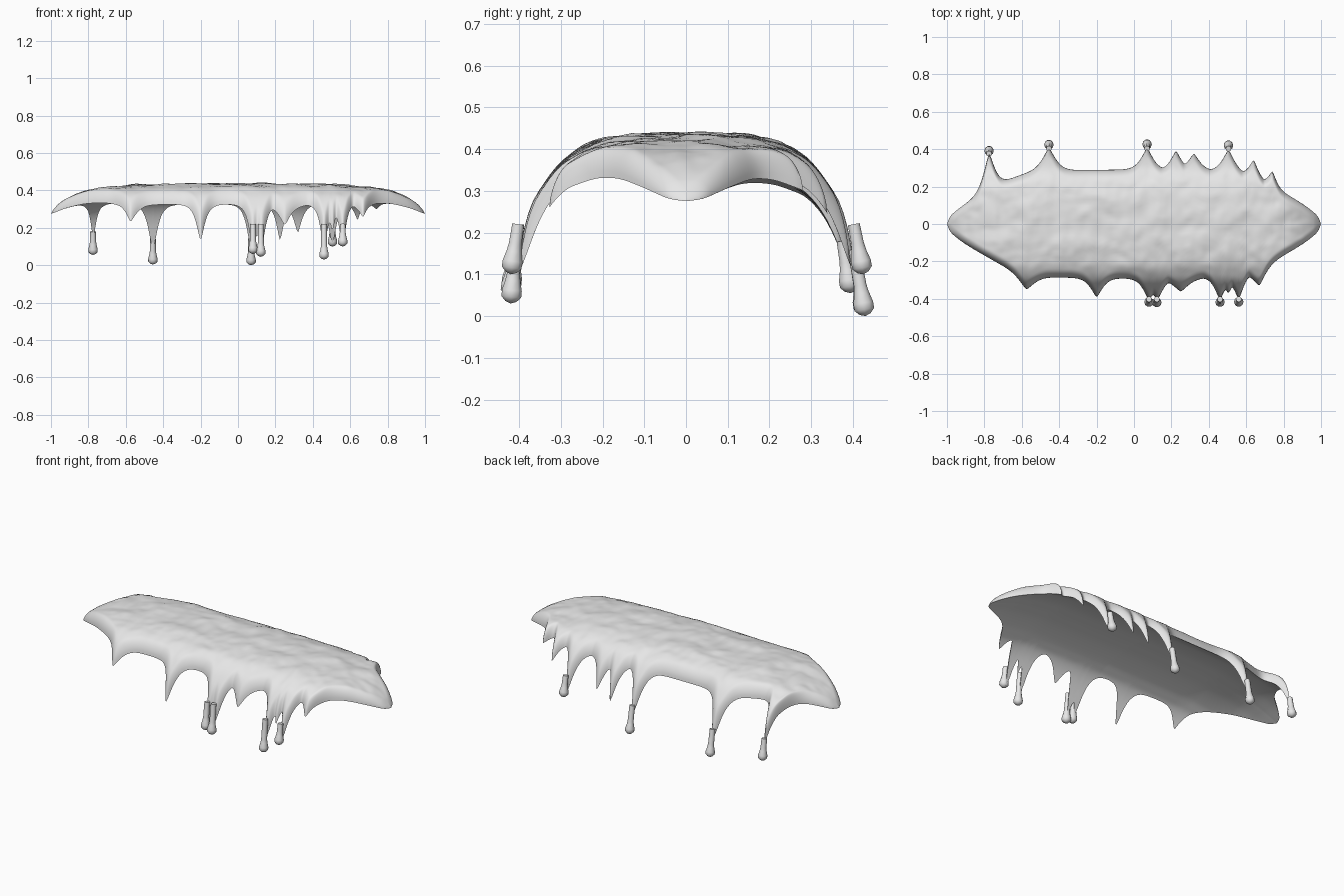
import bpy, bmesh, math
from mathutils import Vector, noise

if "Cube" in bpy.data.objects:
    bpy.data.objects.remove(bpy.data.objects["Cube"])

mat = bpy.data.materials.new("pale_grey_icing")
mat.diffuse_color = (0.8, 0.8, 0.8, 1)
mat.use_nodes = True
mat.node_tree.nodes["Principled BSDF"].inputs["Base Color"].default_value = mat.diffuse_color


def curve(pts):
    """Smooth Hermite interpolation through (x, y) points."""
    n = len(pts)
    slope = []
    for i in range(n):
        a, b = pts[max(i - 1, 0)], pts[min(i + 1, n - 1)]
        slope.append((b[1] - a[1]) / (b[0] - a[0]))

    def f(x):
        x = min(max(x, pts[0][0]), pts[-1][0])
        i = 0
        while i < n - 2 and x > pts[i + 1][0]:
            i += 1
        (x0, y0), (x1, y1) = pts[i], pts[i + 1]
        h = x1 - x0
        t = (x - x0) / h
        return (y0 * (1 + 2 * t) * (1 - t) ** 2 + slope[i] * h * t * (1 - t) ** 2
                + y1 * t * t * (3 - 2 * t) + slope[i + 1] * h * t * t * (t - 1))
    return f


# cross-sections over |y|, end falls over |x|, and half width over |x|
outer_y = curve([(0, .437), (.1, .436), (.2, .424), (.25, .405), (.3, .37), (.35, .305),
                 (.38, .25), (.4, .19), (.42, .1)])
inner_y = curve([(0, .39), (.1, .386), (.2, .368), (.25, .349), (.29, .327), (.33, .28),
                 (.36, .22), (.38, .165), (.4, .11), (.42, .04)])
outer_x = curve([(0, 0), (.5, -.006), (.6, -.012), (.8, -.035), (.9, -.072), (.96, -.11), (1, -.155)])
inner_x = curve([(0, 0), (.5, -.008), (.6, -.015), (.8, -.045), (.9, -.075), (1, -.115)])
width = curve([(0, .292), (.5, .282), (.6, .263), (.7, .222), (.8, .168), (.9, .108),
               (.96, .063), (.985, .036), (1, 0)])

# drips: (x, tip |y|, spread)
DRIPS = {
    1: [(-.775, .375, .042), (-.455, .405, .05), (.07, .405, .045), (.225, .39, .04),
        (.32, .375, .045), (.505, .395, .045), (.64, .34, .035), (.74, .28, .03)],
    -1: [(-.575, .348, .055), (-.2, .39, .045), (.08, .405, .042), (.125, .405, .042),
         (.25, .36, .06), (.46, .405, .038), (.505, .37, .03), (.56, .4, .038), (.67, .328, .045)],
}


def edge(x, side):
    base = width(abs(x))
    best = 0.0
    for cx, tip, s in DRIPS[side]:
        grow = tip - width(abs(cx))
        best += (grow * math.exp(-(abs(x - cx) / s) ** 1.4)) ** 4
    return base + best ** .25


def finish(name, bm, angle):
    bmesh.ops.recalc_face_normals(bm, faces=bm.faces)
    me = bpy.data.meshes.new(name)
    bm.to_mesh(me)
    bm.free()
    ob = bpy.data.objects.new(name, me)
    bpy.context.collection.objects.link(ob)
    me.materials.append(mat)
    bpy.ops.object.select_all(action='DESELECT')
    ob.select_set(True)
    bpy.context.view_layer.objects.active = ob
    bpy.ops.object.shade_smooth_by_angle(angle=math.radians(angle))
    return ob


# icing shell: bumpy outer skin, smooth inner skin, rounded lip
NX, NS, LIP = 460, 22, .045
bm = bmesh.new()
rings = []
for i in range(NX + 1):
    x = .9995 * math.sin(math.pi * (i / NX - .5))
    top, under = [], []
    for j in range(-NS, NS + 1):
        side = 1 if j >= 0 else -1
        s = 1 - (1 - abs(j) / NS) ** 1.6
        w = edge(x, side)
        y = w * s
        lo = inner_y(y) + inner_x(abs(x))
        hi = max(outer_y(y) + outer_x(abs(x)), lo + .002)
        d = min((w - y) / LIP, 1)
        bump = noise.noise(Vector((x * 8, side * y * 13, 1.7))) * .009 \
            + noise.noise(Vector((x * 19, side * y * 24, 5.1))) * .004
        fade = min((w - y) / .12, 1) * min((1 - abs(x)) / .1, 1)
        z = lo + (hi - lo) * math.sqrt(max(0, 1 - (1 - d) ** 2)) + bump * fade
        top.append(bm.verts.new((x, side * y, z)))
        under.append(bm.verts.new((x, side * y, lo)) if abs(j) < NS else top[-1])
    rings.append(top + under[-2:0:-1])
for a, b in zip(rings, rings[1:]):
    n = len(a)
    for k in range(n):
        bm.faces.new((a[k], a[(k + 1) % n], b[(k + 1) % n], b[k]))
bm.faces.new(rings[0])
bm.faces.new(rings[-1])
finish("icing_shell", bm, 70)

# hanging drops: rod that swells into a bulb, (x, top y, top z, low y, low z)
DROPS = [(-.775, .375, .18, .395, .055), (-.455, .402, .16, .428, .004),
         (.07, .402, .16, .43, .0), (.505, .402, .22, .425, .1),
         (.08, -.402, .22, -.42, .06), (.122, -.402, .22, -.422, .045),
         (.46, -.402, .22, -.42, .03), (.56, -.402, .22, -.42, .1)]
PROFILE = [(0, .014), (.3, .015), (.6, .016), (1, .024)]
for n, (x, y0, z0, y1, z1) in enumerate(DROPS):
    bm = bmesh.new()
    p0, p1 = Vector((x, y0, z0)), Vector((x, y1, z1))
    axis = (p1 - p0).normalized()
    length = (p1 - p0).length
    u = Vector((1, 0, 0))
    v = axis.cross(u)
    prof = [(0, .015), (max(length - .075, .02), .016), (length - .055, .019),
            (length - .032, .025), (length - .016, .025), (length - .005, .014)]
    loops = [[bm.verts.new(p0 + axis * t + (u * math.cos(a) + v * math.sin(a)) * r)
              for a in (math.tau * k / 10 for k in range(10))] for t, r in prof]
    for a, b in zip(loops, loops[1:]):
        for k in range(10):
            bm.faces.new((a[k], a[(k + 1) % 10], b[(k + 1) % 10], b[k]))
    bm.faces.new(loops[0])
    tip = bm.verts.new(p1)
    for k in range(10):
        bm.faces.new((loops[-1][k], loops[-1][(k + 1) % 10], tip))
    finish("icing_drop_%d" % (n + 1), bm, 50)
